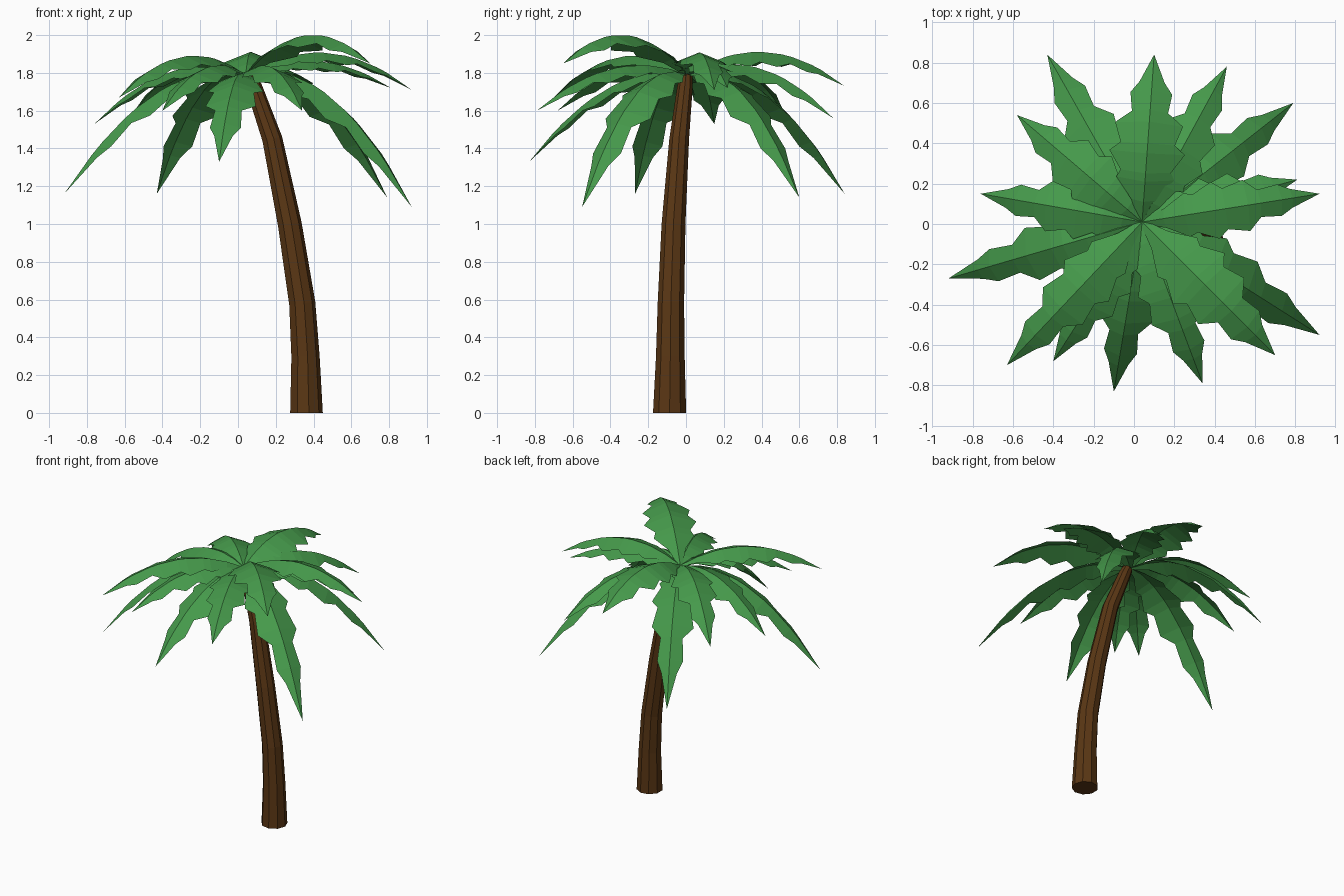
import bpy, bmesh, math
from mathutils import Vector

if "Cube" in bpy.data.objects:
    bpy.data.objects.remove(bpy.data.objects["Cube"])


def material(name, rgb):
    m = bpy.data.materials.new(name)
    m.diffuse_color = (*rgb, 1)
    m.use_nodes = True
    m.node_tree.nodes["Principled BSDF"].inputs["Base Color"].default_value = m.diffuse_color
    return m


leaf_green = material("leaf green", (0.06, 0.32, 0.07))
bark_brown = material("bark brown", (0.10, 0.037, 0.007))


def finish(bm, name, mat):
    mesh = bpy.data.meshes.new(name)
    bm.to_mesh(mesh)
    bm.free()
    mesh.materials.append(mat)
    obj = bpy.data.objects.new(name, mesh)
    bpy.context.collection.objects.link(obj)
    return obj


# Trunk: tapered rings along a leaning curve (x, y, z, radius)
rings = [(0.36, -0.087, 0, 0.089), (0.355, -0.083, 0.3, 0.077), (0.338, -0.08, 0.58, 0.071),
         (0.272, -0.066, 1.0, 0.064), (0.18, -0.036, 1.45, 0.053),
         (0.085, -0.006, 1.72, 0.042), (0.06, 0.0, 1.78, 0.035)]
SIDES = 9
bm = bmesh.new()
loops = []
for i, (x, y, z, r) in enumerate(rings):
    # tilt each ring to follow the lean, keeping the foot flat
    a, b = rings[max(i - 1, 0)], rings[min(i + 1, len(rings) - 1)]
    slope = (b[0] - a[0]) / (b[2] - a[2]) if i else 0
    loop = []
    for k in range(SIDES):
        ang = 2 * math.pi * k / SIDES
        dx = r * math.cos(ang)
        loop.append(bm.verts.new((x + dx, y + r * math.sin(ang), z - slope * dx)))
    loops.append(loop)
for lo, hi in zip(loops, loops[1:]):
    for k in range(SIDES):
        n = (k + 1) % SIDES
        bm.faces.new((lo[k], lo[n], hi[n], hi[k]))
bm.faces.new(loops[0][::-1])
bm.faces.new(loops[-1])
finish(bm, "trunk", bark_brown)

# Frond outline: (position along the rib, half width), with saw teeth
TEETH = [(0.0, 0.012), (0.12, 0.05), (0.24, 0.115), (0.29, 0.10), (0.41, 0.15),
         (0.47, 0.108), (0.60, 0.135), (0.67, 0.072), (0.79, 0.083), (0.85, 0.05)]
CROWN = Vector((0.04, 0.01, 1.79))


def frond(name, tip, arch, width):
    """Folded leaf along a curved rib, from the crown to the tip."""
    tip = Vector(tip)
    mid = (CROWN + tip) / 2
    mid.z = arch
    flat = Vector((tip.x - CROWN.x, tip.y - CROWN.y, 0)).normalized()
    side = Vector((-flat.y, flat.x, 0))
    bm = bmesh.new()
    rows = []
    for t, w in TEETH:
        p = CROWN * (1 - t) ** 2 + mid * 2 * t * (1 - t) + tip * t * t
        tangent = ((mid - CROWN) * (1 - t) + (tip - mid) * t).normalized()
        up = tangent.cross(side)
        w *= width
        rows.append([bm.verts.new(p + side * w - up * 0.4 * w),
                     bm.verts.new(p),
                     bm.verts.new(p - side * w - up * 0.4 * w)])
    for a, b in zip(rows, rows[1:]):
        for k in (0, 1):
            bm.faces.new((a[k], a[k + 1], b[k + 1], b[k]))
    end = bm.verts.new(tip)
    for k in (0, 1):
        bm.faces.new((rows[-1][k], rows[-1][k + 1], end))
    finish(bm, name, leaf_green)


# Frond tips, rib arch height, width factor
fronds = [
    ((0.10, 0.84, 1.73), 2.06, 1.25),
    ((0.46, 0.78, 1.56), 1.97, 1.0),
    ((0.79, 0.60, 1.14), 1.90, 1.0),
    ((0.81, 0.22, 1.72), 1.97, 0.9),
    ((0.92, 0.15, 1.71), 2.06, 0.95),
    ((0.92, -0.55, 1.09), 1.92, 1.05),
    ((0.70, -0.65, 1.85), 2.18, 1.2),
    ((0.34, -0.79, 1.60), 1.95, 1.0),
    ((-0.10, -0.83, 1.33), 1.88, 1.0),
    ((-0.40, -0.68, 1.60), 1.95, 0.95),
    ((-0.63, -0.70, 1.67), 2.04, 1.0),
    ((-0.92, -0.27, 1.16), 1.90, 1.0),
    ((-0.76, 0.15, 1.53), 1.95, 0.95),
    ((-0.58, 0.54, 1.55), 2.0, 1.0),
    ((-0.43, 0.84, 1.16), 1.90, 1.05),
]
for i, (tip, arch, width) in enumerate(fronds):
    frond(f"frond_{i + 1}", tip, arch, width)
